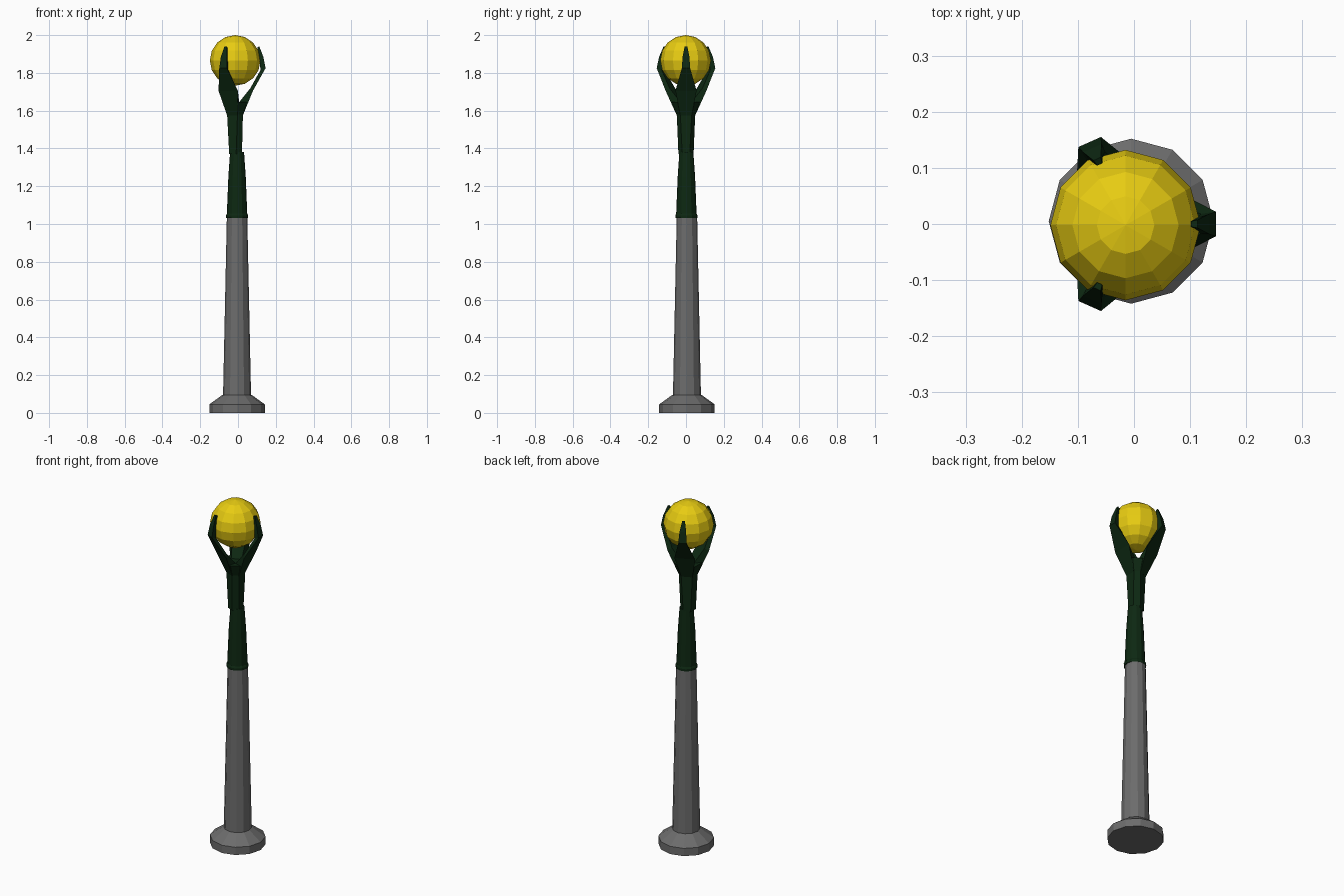
import bpy, bmesh
from math import radians, sin, cos, pi
from mathutils import Matrix, Vector

cube = bpy.data.objects.get("Cube")
if cube:
    bpy.data.objects.remove(cube, do_unlink=True)


def material(name, colour):
    mat = bpy.data.materials.new(name)
    mat.use_nodes = True
    mat.diffuse_color = (*colour, 1)
    mat.node_tree.nodes["Principled BSDF"].inputs["Base Color"].default_value = (*colour, 1)
    return mat


grey = material("grey stone", (0.15, 0.15, 0.15))
green = material("dark green", (0.004, 0.021, 0.006))
yellow = material("yellow", (0.80, 0.60, 0.006))


def finish(bm, name, mat, location):
    bmesh.ops.recalc_face_normals(bm, faces=bm.faces[:])
    mesh = bpy.data.meshes.new(name)
    bm.to_mesh(mesh)
    bm.free()
    mesh.materials.append(mat)
    obj = bpy.data.objects.new(name, mesh)
    obj.location = location
    bpy.context.collection.objects.link(obj)
    return obj


def loft(name, sections, mat, location):
    """Skin a list of closed sections and cap both ends."""
    bm = bmesh.new()
    rings = [[bm.verts.new(p) for p in section] for section in sections]
    for low, high in zip(rings, rings[1:]):
        for i in range(len(low)):
            j = (i + 1) % len(low)
            bm.faces.new((low[i], low[j], high[j], high[i]))
    bm.faces.new(rings[0])
    bm.faces.new(rings[-1])
    return finish(bm, name, mat, location)


def circle(radius, z, sides=12):
    return [(radius * cos(2 * pi * i / sides), radius * sin(2 * pi * i / sides), z)
            for i in range(sides)]


def turned(name, profile, mat, location):
    return loft(name, [circle(r, z) for r, z in profile], mat, location)


# Stone column with flared foot
turned("column", [(0.147, 0), (0.147, 0.045), (0.078, 0.095), (0.074, 0.096),
                  (0.054, 1.04)], grey, (-0.005, 0.005, 0))

# Collar and lower stem
turned("lower_stem", [(0.058, 1.032), (0.059, 1.045), (0.054, 1.055),
                      (0.046, 1.25), (0.037, 1.38)], green, (-0.005, 0.002, 0))

# Three-cornered upper stem, flaring into a palm
ANGLES = [radians(a) for a in (0, 114, 246)]


def corner_section(radius, half, z):
    return [Matrix.Rotation(a, 3, 'Z') @ Vector((radius, s * half, z))
            for a in ANGLES for s in (-1, 1)]


HAND = (-0.014, 0, 0)
loft("upper_stem", [corner_section(0.035, 0.02, 1.37),
                    corner_section(0.040, 0.03, 1.58),
                    corner_section(0.060, 0.045, 1.645)], green, HAND)

# Claws: outer radius, outer z, outer half width, inner radius, inner z, inner half width
CLAW = [(0.040, 1.575, 0.030, 0.000, 1.62, 0.025),
        (0.093, 1.705, 0.056, 0.080, 1.72, 0.036),
        (0.160, 1.825, 0.022, 0.133, 1.815, 0.018),
        (0.148, 1.885, 0.018, 0.127, 1.885, 0.011),
        (0.127, 1.94, 0.007, 0.116, 1.935, 0.005)]
for number, angle in enumerate(ANGLES, 1):
    turn = Matrix.Rotation(angle, 3, 'Z')
    sections = [[turn @ Vector(p) for p in ((ro, -wo, zo), (ro, wo, zo),
                                            (ri, wi, zi), (ri, -wi, zi))]
                for ro, zo, wo, ri, zi, wi in CLAW]
    loft(f"claw_{number}", sections, green, HAND)

# Faceted ball held by the claws
ball = bmesh.new()
bmesh.ops.create_uvsphere(ball, u_segments=12, v_segments=8, radius=0.134)
finish(ball, "ball", yellow, (-0.015, -0.002, 1.866))
